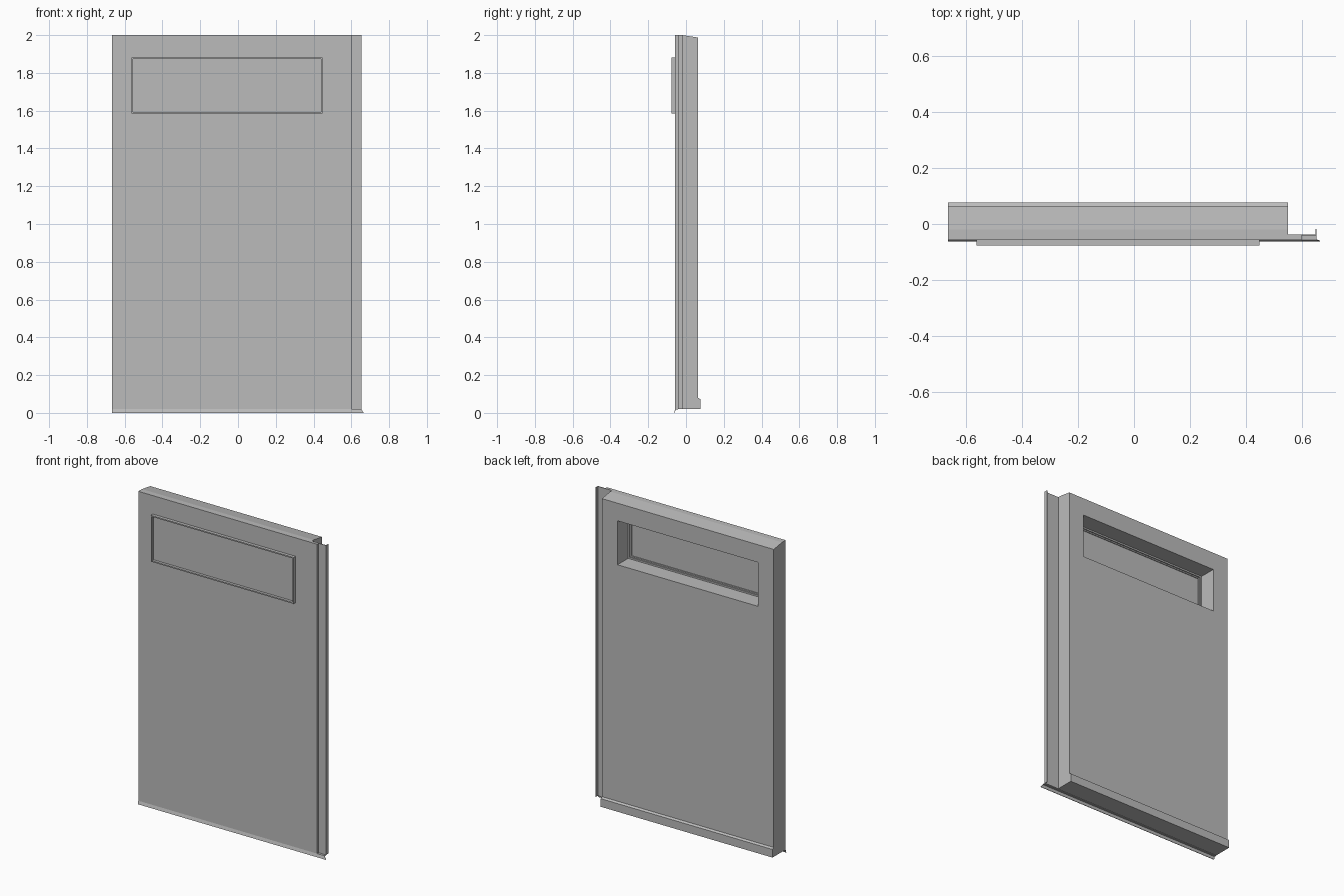
import bpy
import bmesh

cube = bpy.data.objects.get("Cube")
if cube:
    bpy.data.objects.remove(cube, do_unlink=True)

grey = bpy.data.materials.new("plain grey")
grey.use_nodes = True
grey.diffuse_color = (0.5, 0.5, 0.5, 1)
grey.node_tree.nodes["Principled BSDF"].inputs["Base Color"].default_value = (0.5, 0.5, 0.5, 1)


def extrude_profile(name, profile, x0, x1):
    """Extrude a closed (y, z) profile along x."""
    bm = bmesh.new()
    face = bm.faces.new([bm.verts.new((x0, y, z)) for y, z in profile])
    out = bmesh.ops.extrude_face_region(bm, geom=[face])
    moved = [v for v in out["geom"] if isinstance(v, bmesh.types.BMVert)]
    bmesh.ops.translate(bm, verts=moved, vec=(x1 - x0, 0, 0))
    bmesh.ops.recalc_face_normals(bm, faces=bm.faces)
    mesh = bpy.data.meshes.new(name)
    bm.to_mesh(mesh)
    bm.free()
    mesh.materials.append(grey)
    obj = bpy.data.objects.new(name, mesh)
    bpy.context.collection.objects.link(obj)
    return obj


def box(name, x, y, z):
    return extrude_profile(name, [(y[0], z[0]), (y[1], z[0]), (y[1], z[1]), (y[0], z[1])], *x)


def cut_opening(obj, x, z):
    """Cut a rectangular hole right through in y."""
    cutter = box("opening_cutter", x, (-0.5, 0.5), z)
    cutter.hide_render = True
    mod = obj.modifiers.new("opening", "BOOLEAN")
    mod.operation = "DIFFERENCE"
    mod.solver = "EXACT"
    mod.object = cutter
    bpy.context.view_layer.objects.active = obj
    bpy.ops.object.modifier_apply(modifier=mod.name)
    bpy.data.objects.remove(cutter, do_unlink=True)


def inset(span, d):
    return (span[0] + d, span[1] - d)


LEFT, BASE, TOP = -0.666, 0.02, 2.0
FRONT, SKIN_BACK = -0.057, -0.042
window_x, window_z = (-0.563, 0.448), (1.585, 1.882)
hole_x, hole_z = inset(window_x, 0.008), inset(window_z, 0.008)

# Thick leaf with sloped top and a lip along the back of the base
leaf = extrude_profile("leaf_core", [
    (SKIN_BACK, BASE), (0.077, BASE), (0.077, 0.072), (0.064, 0.08),
    (0.064, 1.987), (-0.02, TOP), (SKIN_BACK, TOP)], LEFT, 0.55)
cut_opening(leaf, hole_x, hole_z)

# Front skin overlapping the side
skin = box("front_skin", (LEFT, 0.6), (FRONT, SKIN_BACK), (BASE, TOP))
cut_opening(skin, hole_x, hole_z)

# Side flange with a return edge
box("side_flange", (0.55, 0.653), (SKIN_BACK, -0.0375), (BASE, TOP))
box("flange_return", (0.65, 0.653), (-0.0375, -0.018), (BASE, TOP))

# Flared drip strip below the front skin
drip = extrude_profile("drip_strip", [
    (SKIN_BACK, BASE), (FRONT, BASE), (-0.063, 0), (-0.06, 0),
    (-0.055, 0.017), (SKIN_BACK, 0.017)], LEFT, 0.653)
for v in drip.data.vertices:
    if v.co.x > 0 and v.co.z < 0.01:
        v.co.x = 0.666

# Window frame, pane and inner bead
frame = box("window_frame", window_x, (-0.077, FRONT), window_z)
cut_opening(frame, hole_x, hole_z)
box("window_pane", hole_x, (-0.06, -0.055), hole_z)
for name, width, y in (("inner_bead", 0.018, (-0.055, -0.05)),
                       ("outer_bead", 0.01, (-0.05, -0.043))):
    bead = box(name, hole_x, y, hole_z)
    cut_opening(bead, inset(hole_x, width), inset(hole_z, width))
